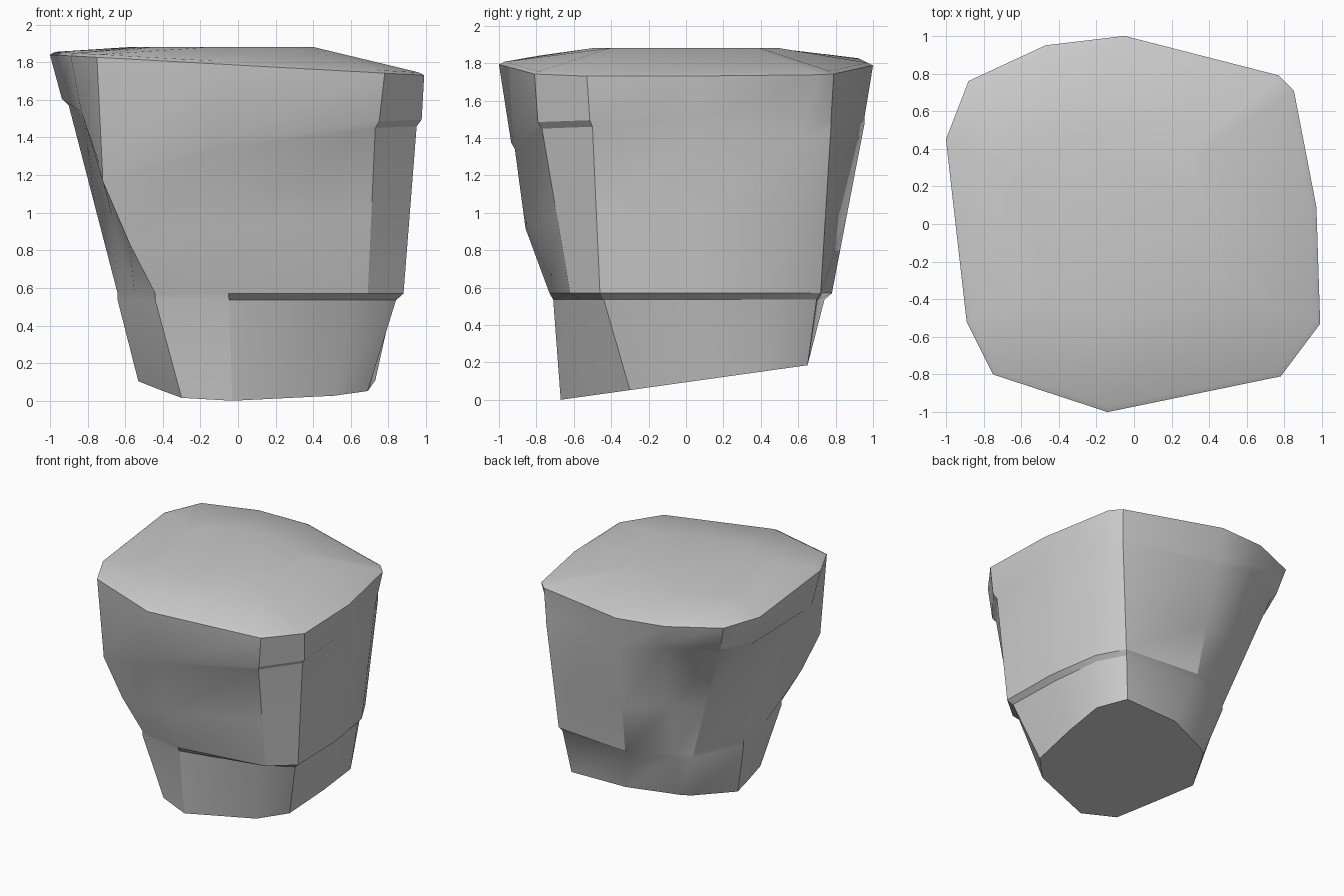
import bpy, bmesh, math
from mathutils import Vector

if "Cube" in bpy.data.objects:
    bpy.data.objects.remove(bpy.data.objects["Cube"])

# Twelve columns, counter-clockwise from the front centre
foot = [(-.03, -.67), (.51, -.48), (.69, -.30), (.73, .10), (.74, .44), (.61, .65),
        (.12, .63), (-.27, .47), (-.34, .42), (-.53, .07), (-.42, -.24), (-.30, -.56)]
# Lower ledge: x, y, undercut depth
belt = [(-.05, -.73, .02), (.69, -.62, .09), (.88, -.46, .045), (.87, .05, .045),
        (.80, .50, .03), (.68, .72, .03), (.02, .78, .04), (-.32, .60, 0),
        (-.44, .53, 0), (-.64, .15, 0), (-.55, -.28, 0), (-.44, -.64, 0)]
# Upper ledge: x, y, z, overhang
ledge = [(-.10, -.915, 1.34, .02), (.73, -.77, 1.45, .03), (.95, -.50, 1.46, .03),
         (.94, .08, 1.46, 0), (.83, .62, 1.40, 0), (.76, .775, 1.46, 0),
         (-.04, .955, 1.48, 0), (-.42, .90, 1.60, .02), (-.79, .69, 1.58, .04),
         (-.90, .42, 1.57, .04), (-.82, -.47, 1.50, .015), (-.72, -.76, 1.17, 0)]
rim = [(-.14, -1), (.78, -.81), (.99, -.53), (.97, .09), (.85, .71), (.77, .79),
       (-.05, 1), (-.47, .95), (-.88, .76), (-1, .45), (-.89, -.52), (-.75, -.80)]


def push(p, d, dz=0):
    """Move a point radially by d and vertically by dz."""
    r = Vector((p.x, p.y, 0)).normalized()
    return p + r * d + Vector((0, 0, dz))


# Stack of cross-sections from the tilted base to the domed top
base_r = [Vector((x, y, .094 + .14 * y)) for x, y in foot]
belt_r = [Vector((x, y, .57)) for x, y, _ in belt]
under_r = [push(p, -b[2], -.035) for p, b in zip(belt_r, belt)]
ledge_r = [Vector(l[:3]) for l in ledge]
over_r = [push(p, l[3], .035) for p, l in zip(ledge_r, ledge)]
mid_r = [a.lerp(b, .45) for a, b in zip(belt_r, ledge_r)]
mid_r[0] = push(mid_r[0], .045)
mid_r[11] = push(mid_r[11], .02)
rim_r = [Vector((x, y, 1.785 - .055 * x)) for x, y in rim]
bevel_r = [push(p, -.03, .015) for p in rim_r]
top_r = [Vector((-.18 + .5 * (p.x + .18), p.y * .5, 1.88)) for p in rim_r]

bm = bmesh.new()
rings = [[bm.verts.new(p) for p in r] for r in
         (base_r, under_r, belt_r, mid_r, ledge_r, over_r, rim_r, bevel_r, top_r)]
for lo, hi in zip(rings, rings[1:]):
    for i in range(12):
        j = (i + 1) % 12
        bm.faces.new((lo[i], lo[j], hi[j], hi[i]))
bm.faces.new(rings[0][::-1])
bm.faces.new(rings[-1])
bm.normal_update()

me = bpy.data.meshes.new("rock_block")
bm.to_mesh(me)
bm.free()
ob = bpy.data.objects.new("rock_block", me)
bpy.context.collection.objects.link(ob)
bpy.context.view_layer.objects.active = ob
ob.select_set(True)
bpy.ops.object.shade_smooth_by_angle(angle=math.radians(30))
